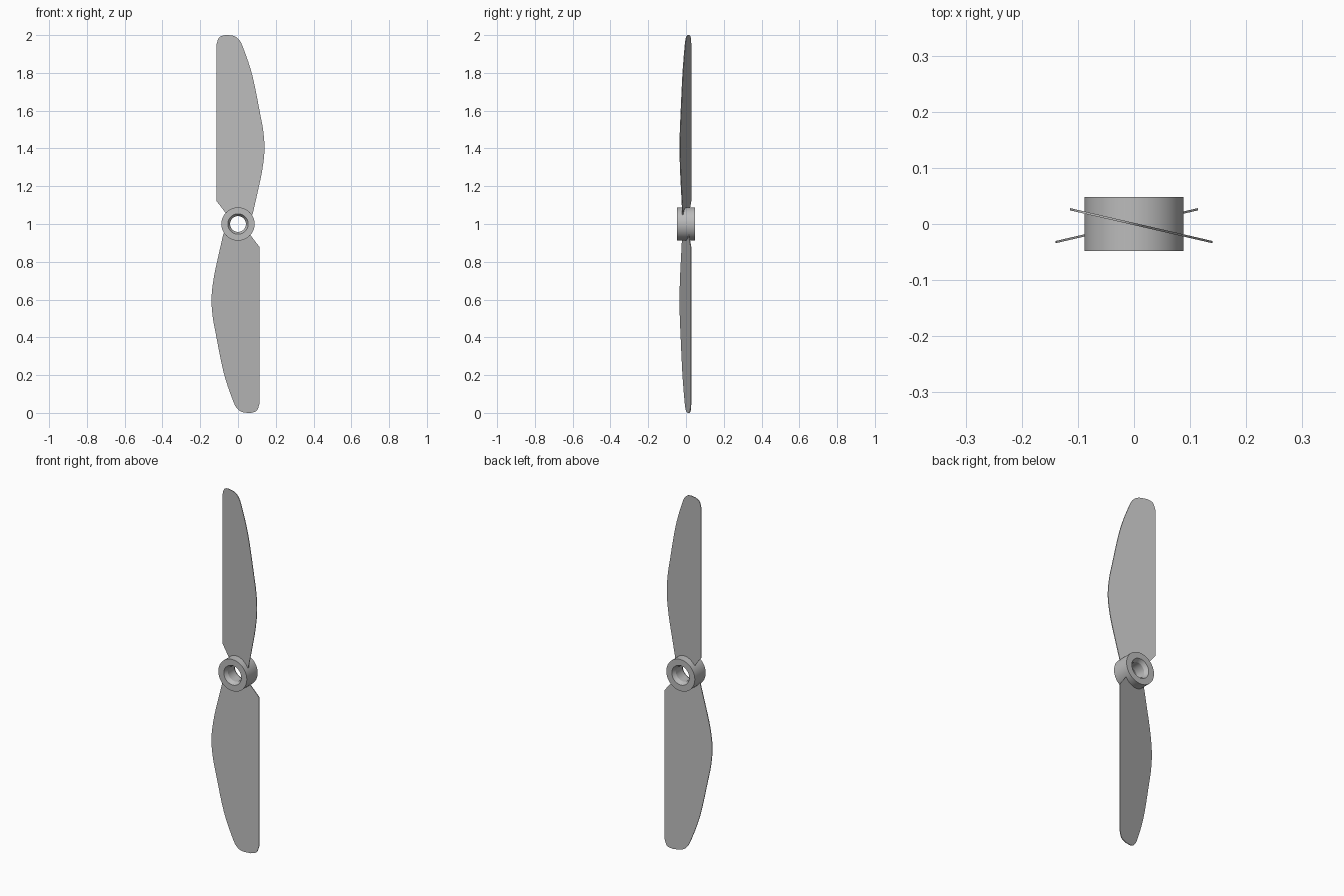
import bpy, bmesh, math
from mathutils import Vector, Matrix

cube = bpy.data.objects.get("Cube")
if cube:
    bpy.data.objects.remove(cube, do_unlink=True)

CENTRE_Z = 1.0
PITCH = math.tan(math.radians(13))
THICKNESS = 0.004

grey = bpy.data.materials.new("light grey")
grey.use_nodes = True
grey.diffuse_color = (0.5, 0.5, 0.5, 1)
grey.node_tree.nodes["Principled BSDF"].inputs["Base Color"].default_value = grey.diffuse_color


def make_object(name, bm):
    bmesh.ops.recalc_face_normals(bm, faces=bm.faces[:])
    mesh = bpy.data.meshes.new(name)
    bm.to_mesh(mesh)
    bm.free()
    mesh.materials.append(grey)
    obj = bpy.data.objects.new(name, mesh)
    bpy.context.collection.objects.link(obj)
    obj.location.z = CENTRE_Z
    bpy.ops.object.select_all(action='DESELECT')
    obj.select_set(True)
    bpy.context.view_layer.objects.active = obj
    bpy.ops.object.shade_smooth_by_angle(angle=math.radians(30))
    return obj


def smooth_path(points, steps=5):
    """Catmull-Rom path through the points."""
    p = [Vector(q) for q in points]
    p = [2 * p[0] - p[1]] + p + [2 * p[-1] - p[-2]]
    path = []
    for a, b, c, d in zip(p, p[1:], p[2:], p[3:]):
        for i in range(steps):
            t = i / steps
            path.append(0.5 * (2 * b + (c - a) * t + (2 * a - 5 * b + 4 * c - d) * t ** 2
                               + (3 * b - a - 3 * c + d) * t ** 3))
    return path + [p[-2]]


# Blade outline, measured from the hub centre
curved_edge = [(0.077, 0.05), (0.101, 0.156), (0.127, 0.278), (0.14, 0.39), (0.134, 0.49),
               (0.116, 0.59), (0.075, 0.79), (0.027, 0.934), (0.002, 0.98),
               (-0.028, 0.997), (-0.07, 1.0)]
tip_corner = [(-0.07, 1.0), (-0.1, 0.988), (-0.114, 0.95)]
root = [(-0.114, 0.122), (-0.055, 0.045), (-0.035, 0.06), (0, 0.07), (0.035, 0.06), (0.06, 0.04)]
outline = smooth_path(curved_edge)[:-1] + smooth_path(tip_corner) + [Vector(p) for p in root]


def make_blade(name, turn):
    bm = bmesh.new()
    face = bm.faces.new([bm.verts.new((p.x, -p.x * PITCH - THICKNESS / 2, p.y)) for p in outline])
    result = bmesh.ops.extrude_face_region(bm, geom=[face], use_keep_orig=True)
    verts = [v for v in result["geom"] if isinstance(v, bmesh.types.BMVert)]
    bmesh.ops.translate(bm, verts=verts, vec=(0, THICKNESS, 0))
    bm.transform(Matrix.Rotation(turn, 4, 'Y'))
    return make_object(name, bm)


make_blade("upper_blade", 0)
make_blade("lower_blade", math.pi)

# Hub: ring with a bore that is chamfered at both ends
half = [(0.042, 0.028), (0.054, 0.048), (0.088, 0.048)]
profile = half + [(r, -y) for r, y in reversed(half)]
bm = bmesh.new()
ring = [bm.verts.new((r, y, 0)) for r, y in profile]
edges = [bm.edges.new((ring[i - 1], ring[i])) for i in range(len(ring))]
bmesh.ops.spin(bm, geom=ring + edges, cent=(0, 0, 0), axis=(0, 1, 0),
               angle=2 * math.pi, steps=64, use_merge=True)
bmesh.ops.remove_doubles(bm, verts=bm.verts[:], dist=0.0001)
make_object("hub", bm)
